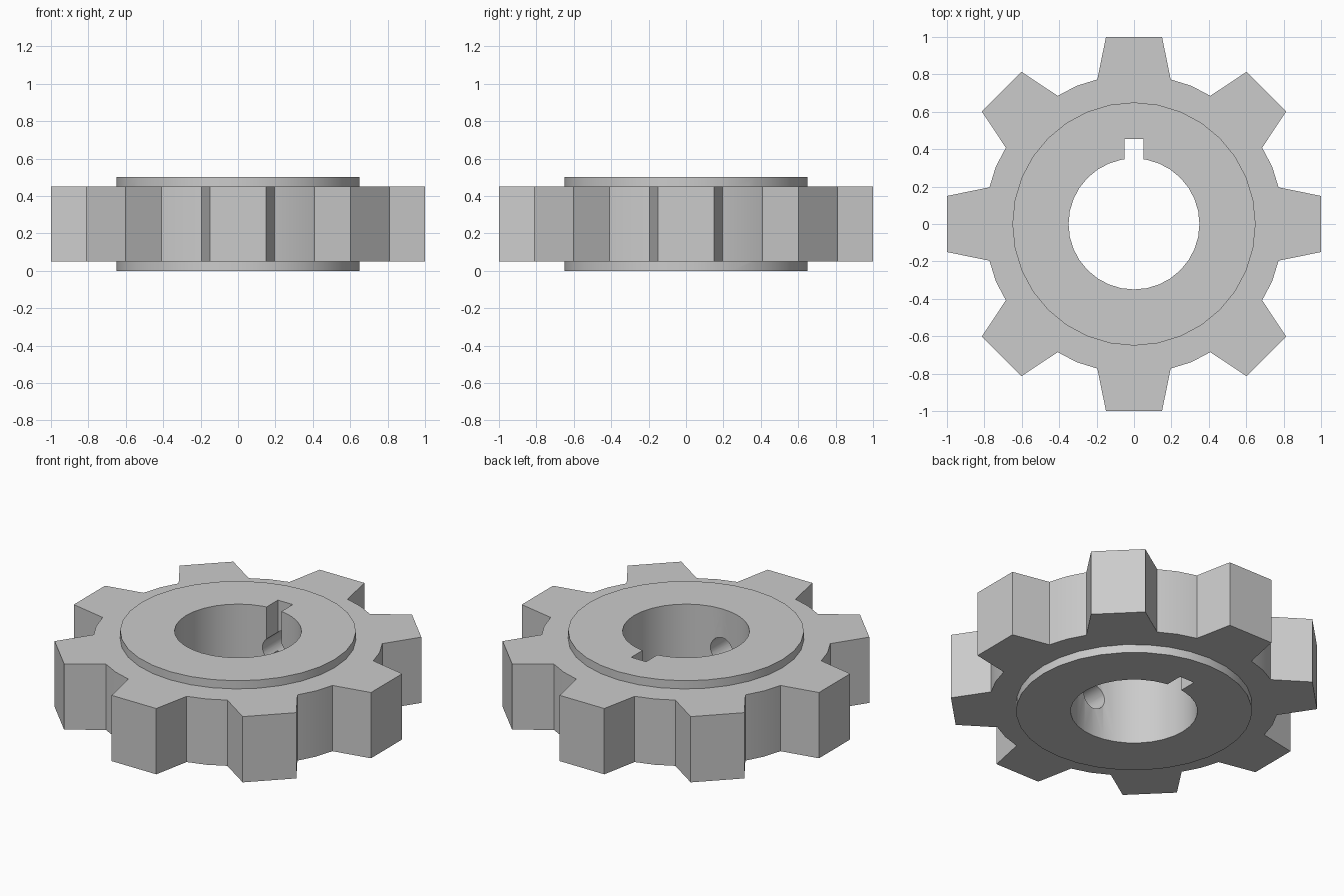
import bpy
import bmesh
from math import sin, cos, radians, pi
from mathutils import Matrix, Vector

default = bpy.data.objects.get("Cube")
if default:
    bpy.data.objects.remove(default, do_unlink=True)

steel = bpy.data.materials.new("grey steel")
steel.use_nodes = True
grey = (0.6, 0.6, 0.6, 1)
steel.diffuse_color = grey
steel.node_tree.nodes["Principled BSDF"].inputs["Base Color"].default_value = grey


def circle(radius, sides=32):
    return [(radius * cos(2 * pi * i / sides), radius * sin(2 * pi * i / sides))
            for i in range(sides)]


def prism(name, outline, low, high, turn=Matrix()):
    """Extrude a counter-clockwise outline from low to high."""
    bm = bmesh.new()
    base = bm.faces.new([bm.verts.new((x, y, low)) for x, y in outline])
    top = bmesh.ops.extrude_face_region(bm, geom=[base])["geom"]
    verts = [v for v in top if isinstance(v, bmesh.types.BMVert)]
    bmesh.ops.translate(bm, verts=verts, vec=(0, 0, high - low))
    bmesh.ops.recalc_face_normals(bm, faces=bm.faces)
    bm.transform(turn)
    mesh = bpy.data.meshes.new(name)
    bm.to_mesh(mesh)
    bm.free()
    mesh.materials.append(steel)
    obj = bpy.data.objects.new(name, mesh)
    bpy.context.collection.objects.link(obj)
    return obj


def combine(target, tool, operation):
    """Apply a boolean and discard the tool."""
    tool.hide_render = True
    mod = target.modifiers.new(operation.title(), 'BOOLEAN')
    mod.operation = operation
    mod.solver = 'EXACT'
    mod.object = tool
    bpy.context.view_layer.objects.active = target
    bpy.ops.object.modifier_apply(modifier=mod.name)
    bpy.data.objects.remove(tool, do_unlink=True)


# Toothed ring outline: eight tapered teeth joined by short root arcs
TEETH = 8
tooth = [(0.773, -0.196), (1.0, -0.15), (1.0, 0.15), (0.773, 0.196)]
root = Vector((0.8, 0))
outline = []
for i in range(TEETH):
    spin = Matrix.Rotation(2 * pi * i / TEETH, 2)
    outline += [tuple(spin @ Vector(p)) for p in tooth]
    outline.append(tuple(spin @ Matrix.Rotation(pi / TEETH, 2) @ root))
gear = prism("gear", outline, 0.05, 0.45)

# Raised hub on both sides
combine(gear, prism("hub", circle(0.65), 0, 0.5), 'UNION')

# Shaft bore and keyway
combine(gear, prism("bore_cutter", circle(0.35), -0.1, 0.6), 'DIFFERENCE')
key = [(-0.05, 0), (0.05, 0), (0.05, 0.455), (-0.05, 0.455)]
combine(gear, prism("keyway_cutter", key, -0.1, 0.6), 'DIFFERENCE')

# Blind cross hole drilled front to back from inside the bore
across = Matrix.Translation((0, 0, 0.25)) @ Matrix.Rotation(radians(90), 4, 'X')
combine(gear, prism("cross_hole_cutter", circle(0.075), -0.6, 0.6, across), 'DIFFERENCE')

# Smooth round walls, crisp edges
bpy.ops.object.select_all(action='DESELECT')
gear.select_set(True)
bpy.context.view_layer.objects.active = gear
bpy.ops.object.shade_smooth_by_angle(angle=radians(30))
